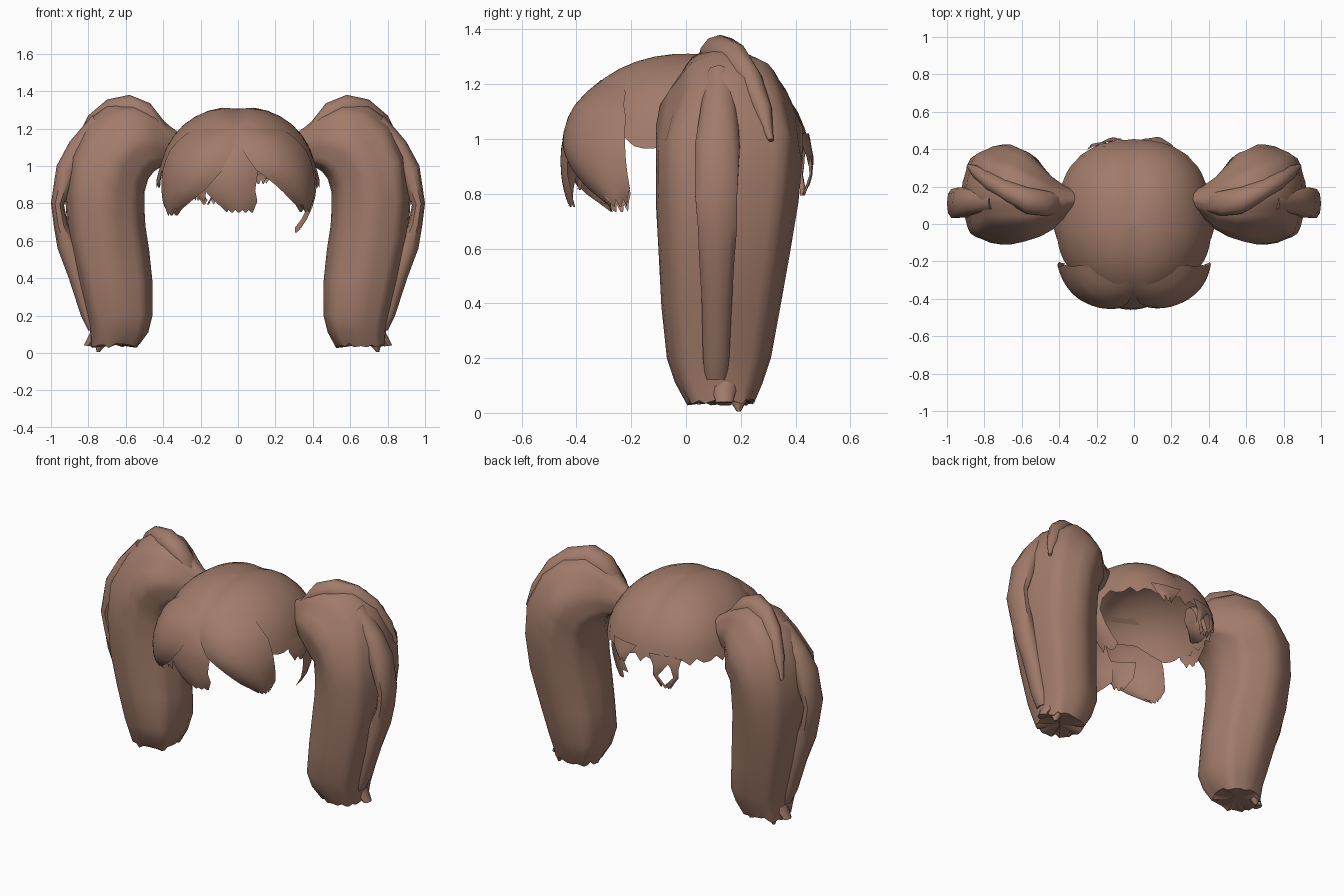
import bpy, math, random
from math import sin, cos, pi, radians, sqrt

if "Cube" in bpy.data.objects:
    bpy.data.objects.remove(bpy.data.objects["Cube"])

random.seed(4)
brown = bpy.data.materials.new("warm_brown_hair")
brown.diffuse_color = (0.36, 0.20, 0.145, 1)
brown.use_nodes = True
brown.node_tree.nodes["Principled BSDF"].inputs["Base Color"].default_value = brown.diffuse_color


def make(name, verts, faces):
    me = bpy.data.meshes.new(name)
    me.from_pydata(verts, [], faces)
    me.validate()
    me.materials.append(brown)
    me.shade_smooth()
    me.set_sharp_from_angle(angle=radians(45))
    ob = bpy.data.objects.new(name, me)
    bpy.context.collection.objects.link(ob)
    return ob


def grid_faces(rows, cols, closed):
    n = cols if closed else cols - 1
    return [(r * cols + c, (r + 1) * cols + c, (r + 1) * cols + (c + 1) % cols, r * cols + (c + 1) % cols)
            for r in range(rows - 1) for c in range(n)]


def sgnpow(v, e):
    return math.copysign(abs(v) ** e, v)


def loft(name, stations, side, cols=20, power=0.85, groove=0.0, ragged=0.0, chamfer=0.0):
    """Tube through stations of outer x, outer z, inner x, inner z, low y, high y."""
    verts = []
    for i, (ox, oz, ix, iz, y0, y1) in enumerate(stations):
        for c in range(cols):
            a = 2 * pi * c / cols
            g = 1 - groove * (0.5 - 0.5 * cos(8 * a))
            u, v = sgnpow(cos(a), power) * g, sgnpow(sin(a), power) * g
            # corners cut back near the crown and along the inner side
            if u > 0 and i < 6:
                v *= 1 - chamfer * u * (1 if v < 0 else 0.6)
            elif u < 0 and 4 < i < 10:
                v *= 1 + 0.55 * chamfer * u
            x = (ox + ix) / 2 + u * (ox - ix) / 2
            z = (oz + iz) / 2 + u * (oz - iz) / 2
            y = (y0 + y1) / 2 + v * (y1 - y0) / 2
            if ragged and i == len(stations) - 1:
                z += random.uniform(-ragged, ragged * 0.4)
            verts.append((side * x, y, z))
    n = len(stations)
    faces = grid_faces(n, cols, True)
    faces.append(tuple(range(cols)))
    last = (n - 1) * cols
    ctr = [sum(verts[last + c][k] for c in range(cols)) / cols for k in range(3)]
    verts.append((ctr[0], ctr[1], ctr[2] + ragged * 0.3))
    faces += [(last + c, len(verts) - 1, last + (c + 1) % cols) for c in range(cols)]
    if side < 0:
        faces = [f[::-1] for f in faces]
    make(name, verts, faces)


def plan(theta):
    """Head outline, theta in degrees from the front; the back is squarer."""
    t = radians(theta)
    k = 1 + (0.06 * sin(2 * t) ** 2 if cos(t) < 0 else 0)
    return 0.42 * k * sin(t), -0.455 * k * cos(t)


def scalp(theta, z, k):
    """Point on the head shape at a height."""
    rz = 0.40 if z > 0.92 else 0.45
    rho = sqrt(max(0, 1 - ((z - 0.92) / rz) ** 2)) * k
    px, py = plan(theta)
    return (px * rho, py * rho, z)


def lock(name, rows, base=1.02, bulge=0.1, cols=13, jag=0.02, flare=0.0):
    """Flat lock of hair lying on the head: rows of z, left angle, right angle."""
    verts = []
    fine = []
    for a, b in zip(rows, rows[1:]):
        fine += [a, tuple((p + q) / 2 for p, q in zip(a, b))]
    fine.append(rows[-1])
    for i, (z, a, b) in enumerate(fine):
        ramp = min(1, i / 3)
        for c in range(cols):
            s = c / (cols - 1)
            th = a + (b - a) * s
            dz = (jag if c % 3 == 1 else -jag * 0.3) if i == len(fine) - 1 else 0
            k = base + bulge * ramp * sin(pi * s) + flare * ramp * abs(th) / 64
            verts.append(scalp(th, z + dz, k))
    make(name, verts, grid_faces(len(fine), cols, False))


# Skull cap with an uneven rim and a shallow centre parting
COLS, ROWS = 72, 9
verts = []
for r in range(ROWS):
    for c in range(COLS):
        th = 360 * c / COLS
        front = max(0, cos(radians(th)))
        rim = 0.965 + 0.13 * min(1, max(0, front - 0.4) * 3) + 0.02 * sin(c * 2.4) * (front < 0.2)
        phi = 0.03 + (math.acos((rim - 0.92) / 0.40) - 0.03) * r / (ROWS - 1)
        full = 1 + 0.02 * sin(2 * phi) ** 2
        px, py = plan(th)
        x, y = px * full * sin(phi), py * full * sin(phi)
        dip = 0.014 * math.exp(-(x / 0.06) ** 2)
        verts.append((x, y, 0.92 + 0.40 * full * cos(phi) - dip))
faces = grid_faces(ROWS, COLS, True) + [tuple(range(COLS))[::-1]]
make("scalp_cap", verts, faces)

# Fringe: two side-swept locks over a centre lock
lock("fringe_left", [(1.215, -42, -1), (1.17, -54, -1), (1.08, -61, -5), (0.97, -63, -12),
                     (0.87, -64, -24), (0.80, -65, -38), (0.74, -62, -52)], base=1.01, bulge=0.07, flare=0.08)
lock("fringe_right", [(1.215, 42, 1), (1.17, 54, 1), (1.08, 61, 4), (0.98, 63, 13),
                      (0.90, 64, 27), (0.82, 65, 40), (0.76, 62, 52)], base=1.01, bulge=0.07, flare=0.08)
lock("fringe_centre", [(1.19, -8, 8), (1.08, -18, 13), (0.97, -26, 15), (0.87, -26, 13),
                       (0.81, -18, 15), (0.755, -9, 12)], base=0.98, bulge=0.03, jag=0.01)
lock("fringe_inner_tuft", [(1.0, -44, -20), (0.9, -42, -23), (0.82, -34, -26)], base=0.99, bulge=0.03, cols=7)

# Loose wisps at the nape and beside the right tail
lock("nape_wisp_left", [(1.0, -172, -150), (0.93, -168, -158), (0.87, -168, -164), (0.80, -162, -157)],
     base=1.02, bulge=0.02, cols=4)
lock("nape_wisp_right", [(0.99, -160, -146), (0.93, -154, -148), (0.87, -152, -148), (0.80, -160, -154)],
     base=1.02, bulge=0.02, cols=4)
lock("nape_tuft", [(1.02, 150, 176), (0.96, 154, 170), (0.91, 160, 166)], base=1.02, bulge=0.03, cols=7)
lock("side_wisp", [(1.0, 92, 116), (0.88, 96, 112), (0.78, 100, 116), (0.65, 108, 124)],
     base=1.0, bulge=0.02, cols=5)
for s, label in ((-1, "left"), (1, "right")):
    lock(label + "_temple_tuft", [(1.05, s * 78, s * 112), (0.95, s * 80, s * 108), (0.89, s * 86, s * 98)],
         base=1.0, bulge=0.04, cols=7)

# Tails and the strands lying on them
TAIL = [(.29, 1.16, .33, 1.04, .08, .18), (.36, 1.21, .37, 1.00, .04, .20), (.45, 1.285, .42, .99, -.03, .25),
        (.57, 1.34, .45, .97, -.07, .32), (.70, 1.32, .48, .93, -.095, .39),
        (.82, 1.23, .50, .86, -.11, .425), (.90, 1.06, .50, .77, -.11, .425),
        (.925, .85, .495, .68, -.11, .41), (.91, .62, .475, .55, -.10, .38),
        (.86, .40, .457, .38, -.09, .345), (.81, .20, .457, .20, -.07, .31),
        (.79, .11, .48, .11, -.04, .28), (.785, .045, .525, .045, 0, .25)]
OUTER = [(.78, 1.27, .70, 1.15, .07, .17), (.90, 1.13, .79, 1.06, .05, .19),
         (.97, 1.00, .86, .95, .03, .20), (1.0, .80, .93, .79, .03, .19),
         (.985, .68, .91, .69, .04, .19), (.965, .56, .85, .58, .045, .18),
         (.905, .40, .79, .42, .055, .17), (.84, .20, .75, .20, .06, .16), (.80, .12, .74, .12, .07, .15)]
TOP = [(.38, 1.22, .38, 1.13, .06, .16), (.47, 1.335, .46, 1.2, .04, .18),
       (.58, 1.38, .56, 1.24, .05, .20), (.70, 1.355, .64, 1.2, .11, .235),
       (.80, 1.27, .73, 1.15, .17, .28), (.87, 1.13, .81, 1.08, .24, .315),
       (.895, 1.00, .88, .99, .30, .32)]
FLICK = [(.77, .20, .71, .19, .08, .18), (.79, .11, .73, .10, .09, .19), (.825, .04, .78, .035, .11, .17)]
TIP = [(.77, .14, .66, .14, .12, .24), (.77, .06, .69, .06, .15, .23), (.755, .005, .74, .005, .185, .20)]
for s, label in ((-1, "left"), (1, "right")):
    loft(label + "_tail", TAIL, s, cols=32, power=0.76, groove=0.05, ragged=0.02, chamfer=0.4)
    loft(label + "_outer_strand", OUTER, s, cols=10)
    loft(label + "_top_strand", TOP, s, cols=10, power=1.0)
    loft(label + "_end_flick", FLICK, s, cols=8, power=1.0)
    loft(label + "_end_tip", TIP, s, cols=8, power=1.0)
